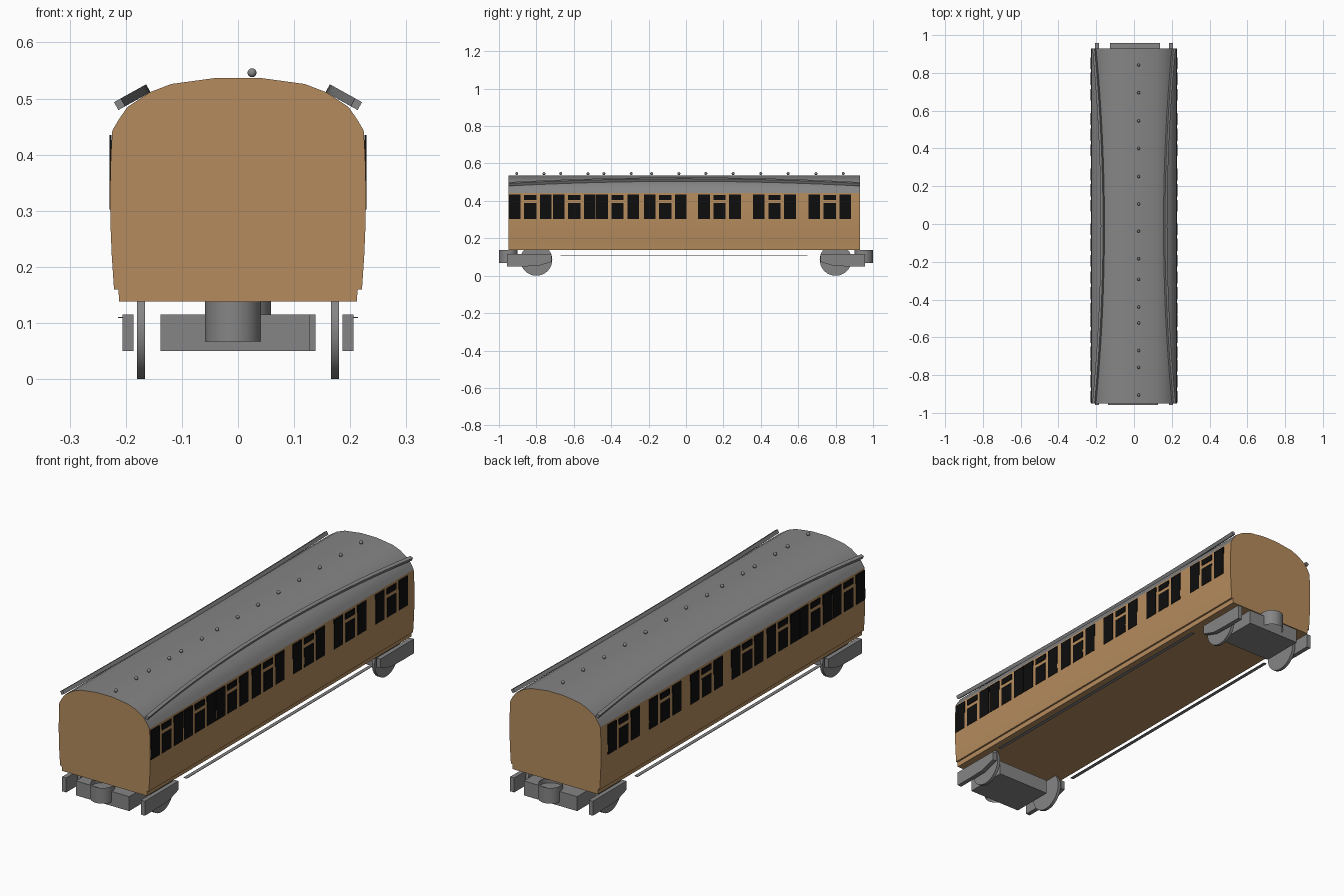
import bpy, bmesh, math

if "Cube" in bpy.data.objects:
    bpy.data.objects.remove(bpy.data.objects["Cube"])

def material(name, rgb):
    m = bpy.data.materials.new(name)
    m.diffuse_color = (*rgb, 1)
    m.use_nodes = True
    m.node_tree.nodes["Principled BSDF"].inputs["Base Color"].default_value = m.diffuse_color
    return m

BROWN = material("warm_brown", (0.46, 0.26, 0.11))
GRAY = material("mid_gray", (0.235, 0.235, 0.235))
BLACK = material("window_black", (0.004, 0.004, 0.004))

def finish(name, bm, mats, smooth=None):
    bmesh.ops.recalc_face_normals(bm, faces=bm.faces[:])
    me = bpy.data.meshes.new(name)
    bm.to_mesh(me)
    bm.free()
    ob = bpy.data.objects.new(name, me)
    bpy.context.collection.objects.link(ob)
    for m in mats:
        me.materials.append(m)
    if smooth:
        bpy.ops.object.select_all(action='DESELECT')
        ob.select_set(True)
        bpy.context.view_layer.objects.active = ob
        bpy.ops.object.shade_smooth_by_angle(angle=math.radians(smooth))
    return ob

def add_box(bm, lo, hi):
    vs = bmesh.ops.create_cube(bm, size=1)["verts"]
    for v in vs:
        v.co = [(a + b) / 2 + c * (b - a) for a, b, c in zip(lo, hi, v.co)]

def sweep(bm, rings, cap=True):
    rows = [[bm.verts.new(p) for p in r] for r in rings]
    n = len(rows[0])
    for a, b in zip(rows, rows[1:]):
        for i in range(n):
            j = (i + 1) % n
            bm.faces.new((a[i], a[j], b[j], b[i]))
    if cap:
        bm.faces.new(rows[0])
        bm.faces.new(rows[-1])

Y0, Y1 = -0.95, 0.93
YM, YH = (Y0 + Y1) / 2, (Y1 - Y0) / 2

# Coach body: half profile mirrored, extruded along y; roof faces are gray
half = [(0.212, 0.138), (0.213, 0.16), (0.221, 0.16), (0.225, 0.22), (0.2275, 0.28),
        (0.228, 0.34), (0.2265, 0.40), (0.224, 0.443), (0.213, 0.462), (0.197, 0.485),
        (0.158, 0.511), (0.119, 0.526), (0.038, 0.537)]
profile = half + [(-x, z) for x, z in reversed(half)]
bm = bmesh.new()
sweep(bm, [[(x, y, z) for x, z in profile] for y in (Y0, Y1)])
for f in bm.faces:
    ends = abs(f.calc_center_median().y - YM) > YH - 0.01
    f.material_index = int(not ends and f.calc_center_median().z > 0.444)
finish("coach_body", bm, [BROWN, GRAY], 25)

# Window plates: each bay has two tall panes and a split door window
BAYS = (-0.832, -0.597, -0.366, -0.111, 0.179, 0.473, 0.768)
for side, name in ((1, "right"), (-1, "left")):
    bm = bmesh.new()
    xs = sorted((side * 0.2255, side * 0.2293))
    for c in BAYS:
        for dy, w, z0, z1 in ((-0.083, 0.062, 0.302, 0.435), (0.083, 0.062, 0.302, 0.435),
                              (0, 0.066, 0.302, 0.388), (0, 0.066, 0.405, 0.432)):
            add_box(bm, (xs[0], c + dy - w / 2, z0), (xs[1], c + dy + w / 2, z1))
    finish(name + "_windows", bm, [BLACK])

# Roof vents: two small balls per bay
bm = bmesh.new()
for c in BAYS:
    for d in (-0.073, 0.073):
        r = bmesh.ops.create_uvsphere(bm, u_segments=12, v_segments=8, radius=0.008)
        bmesh.ops.translate(bm, verts=r["verts"], vec=(0.025, c + d, 0.546))
finish("roof_vents", bm, [GRAY], 40)

# Arched rain strips on the roof shoulders
for side, name in ((1, "right"), (-1, "left")):
    rings = []
    for i in range(25):
        t = -1 + i / 12
        x, z = 0.166 + 0.045 * t * t, 0.515 - 0.025 * t * t
        ring = []
        for a, b in ((-1, -1), (1, -1), (1, 1), (-1, 1)):
            ring.append((side * (x + a * 0.007 * 0.87 + b * 0.008 * 0.49), YM + t * YH,
                         z - a * 0.007 * 0.49 + b * 0.008 * 0.87))
        rings.append(ring)
    bm = bmesh.new()
    sweep(bm, rings)
    finish(name + "_rain_strip", bm, [GRAY], 30)

# Thin footboards under the body edges
for side, name in ((1, "right"), (-1, "left")):
    xs = sorted((side * 0.198, side * 0.214))
    bm = bmesh.new()
    add_box(bm, (xs[0], -0.67, 0.109), (xs[1], 0.65, 0.111))
    finish(name + "_footboard", bm, [GRAY])

for e, end in ((-1, "front"), (1, "back")):
    # Bogie centre block
    bm = bmesh.new()
    ys = sorted((e * 0.76, e * 0.957))
    add_box(bm, (-0.133 + e * 0.005, ys[0], 0.05), (0.133 + e * 0.005, ys[1], 0.115))
    finish(end + "_bogie_block", bm, [GRAY])

    # Upright coupling drum, open at both ends
    bm = bmesh.new()
    circle = [(math.cos(k * math.pi / 12) * 0.05 + e * 0.009,
               math.sin(k * math.pi / 12) * 0.05 + e * 0.95) for k in range(24)]
    sweep(bm, [[(x, y, z) for x, y in circle] for z in (0.067, 0.138)], cap=False)
    finish(end + "_coupling_drum", bm, [GRAY], 30)

    for side, name in ((1, "right"), (-1, "left")):
        # Wheel disc
        bm = bmesh.new()
        disc = [(math.cos(k * math.pi / 16) * 0.085 + e * 0.8,
                 math.sin(k * math.pi / 16) * 0.085 + 0.085) for k in range(32)]
        sweep(bm, [[(side * x, y, z) for y, z in disc] for x in (0.166, 0.18)])
        finish(f"{end}_{name}_wheel", bm, [GRAY], 30)

        # Side frame, tapered at the inner end
        bm = bmesh.new()
        outline = [(0.957, 0.05), (0.957, 0.115), (0.718, 0.115), (0.718, 0.075), (0.79, 0.052), (0.87, 0.05)]
        sweep(bm, [[(side * x, e * y, z) for y, z in outline] for x in (0.186, 0.206)])
        finish(f"{end}_{name}_side_frame", bm, [GRAY])
